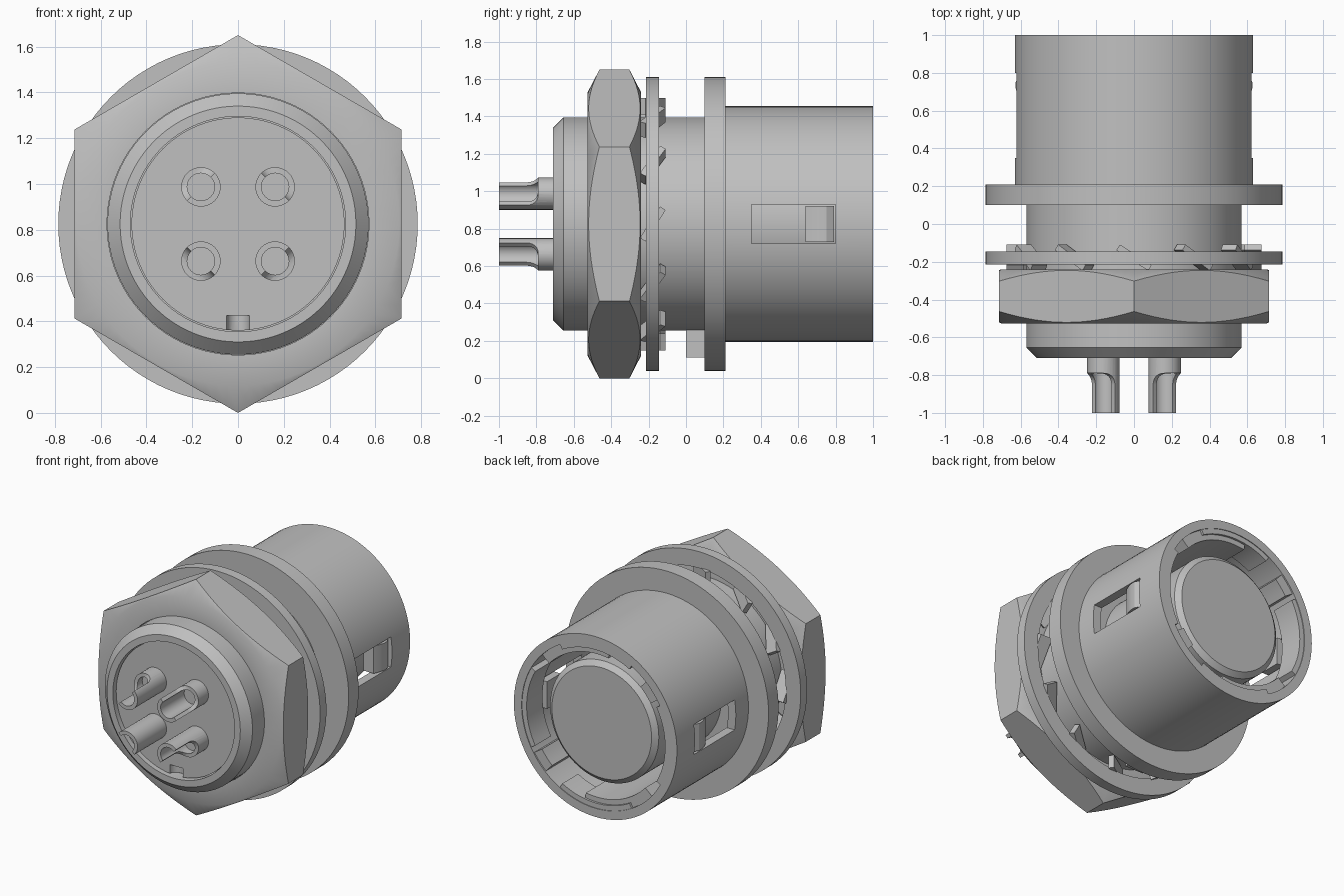
import bpy, bmesh
from math import sin, cos, pi, radians
from mathutils import Vector, Matrix

AXIS_Z = 0.825
Y = Vector((0, 1, 0))

if "Cube" in bpy.data.objects:
    bpy.data.objects.remove(bpy.data.objects["Cube"])

metal = bpy.data.materials.new("grey_metal")
metal.use_nodes = True
GREY = (0.53, 0.53, 0.53, 1)
metal.diffuse_color = GREY
metal.node_tree.nodes["Principled BSDF"].inputs["Base Color"].default_value = GREY


def finish(name, bm):
    bmesh.ops.recalc_face_normals(bm, faces=bm.faces[:])
    mesh = bpy.data.meshes.new(name)
    bm.to_mesh(mesh)
    bm.free()
    mesh.materials.append(metal)
    obj = bpy.data.objects.new(name, mesh)
    bpy.context.collection.objects.link(obj)
    smooth(obj)
    return obj


def smooth(obj):
    obj.data.shade_smooth()
    obj.data.set_sharp_from_angle(angle=radians(28))


def lathe(name, profile, centre=(0, AXIS_Z), steps=96, closed=False, arc=2 * pi, start=0):
    """Spin (radius, y) points about an axis parallel to y."""
    bm = bmesh.new()
    c = Vector((centre[0], 0, centre[1]))
    out = Vector((cos(start), 0, sin(start)))
    vs = [bm.verts.new(c + out * r + Y * y) for r, y in profile]
    pairs = list(zip(vs, vs[1:])) + ([(vs[-1], vs[0])] if closed else [])
    edges = [bm.edges.new(p) for p in pairs]
    full = arc > 6.28
    if not full:
        bm.faces.new(vs)
    bmesh.ops.spin(bm, geom=bm.faces[:] if not full else vs + edges, cent=c,
                   axis=-Y, angle=arc, steps=steps)
    bmesh.ops.remove_doubles(bm, verts=bm.verts[:], dist=1e-5)
    return finish(name, bm)


def prism(name, points, origin, u, v, w, depth):
    """Extrude a flat outline given in axes u, v along w, centred on origin."""
    bm = bmesh.new()
    o = Vector(origin)
    ends = [[bm.verts.new(o + u * a + v * b + w * s * depth / 2) for a, b in points]
            for s in (-1, 1)]
    for ring in ends:
        bm.faces.new(ring)
    n = len(points)
    for i in range(n):
        j = (i + 1) % n
        bm.faces.new((ends[0][i], ends[0][j], ends[1][j], ends[1][i]))
    return finish(name, bm)


def box(name, centre, size, axes=None):
    u, v, w = axes or Matrix.Identity(3).col
    a, b = size[0] / 2, size[1] / 2
    return prism(name, [(-a, -b), (a, -b), (a, b), (-a, b)], centre,
                 Vector(u), Vector(v), Vector(w), size[2])


def boolean(obj, cutter, operation="DIFFERENCE"):
    mod = obj.modifiers.new("cut", "BOOLEAN")
    mod.operation, mod.object, mod.solver = operation, cutter, "EXACT"
    bpy.context.view_layer.objects.active = obj
    bpy.ops.object.modifier_apply(modifier=mod.name)
    bpy.data.objects.remove(cutter)
    smooth(obj)


# Threaded barrel with chamfered end and shallow recess
lathe("barrel", [(0, 0.15), (0.57, 0.15), (0.57, -0.655), (0.515, -0.71),
                 (0.47, -0.71), (0.47, -0.6), (0, -0.6)])

# Contact insert with a half-round key notch at the bottom
insert = lathe("contact_insert", [(0, -0.68), (0.465, -0.68), (0.465, -0.5), (0, -0.5)])
half_round = [(0.05 * cos(t * pi / 8), 0.05 * sin(t * pi / 8)) for t in range(9)]
boolean(insert, prism("notch_cutter", half_round + [(-0.05, -0.1), (0.05, -0.1)],
                      (0, -0.68, 0.375), Vector((1, 0, 0)), Y, Vector((0, 0, 1)), 0.1))

# Mounting flange and its anti-rotation tab
lathe("flange", [(0, 0.1), (0.785, 0.1), (0.785, 0.21), (0, 0.21)])
box("locating_tab", (0, 0.055, 0.2), (0.14, 0.11, 0.18))

# Mating shell with a window on each side
shell = lathe("mating_shell", [(0.57, 0.2), (0.63, 0.2), (0.63, 1), (0.57, 1)], closed=True)
boolean(shell, box("window_cutter", (0, 0.575, AXIS_Z), (1.6, 0.45, 0.21)))
for side, name in ((1, "left"), (-1, "right")):
    prism(name + "_latch", [(0.52, 0.64), (0.6, 0.64), (0.617, 0.68), (0.627, 0.72),
                            (0.627, 0.75), (0.605, 0.79), (0.52, 0.79)],
          (0, 0, AXIS_Z), Vector((side, 0, 0)), Y, Vector((0, 0, 1)), 0.19)

# Lip segments inside the shell mouth
for i in range(4):
    lathe(f"shell_lip_{i + 1}", [(0.535, 0.82), (0.575, 0.82), (0.575, 0.995), (0.535, 0.995)],
          steps=20, arc=radians(58), start=radians(90 * i - 29))

# Two narrow and two wide guide keys running down the bore
for i, deg in enumerate((140, 320)):
    lathe(f"narrow_key_{i + 1}", [(0.5, 0.2), (0.575, 0.2), (0.575, 0.99), (0.5, 0.99)],
          steps=4, arc=radians(14), start=radians(deg - 7))
    lathe(f"wide_key_{i + 1}", [(0.5, 0.2), (0.575, 0.2), (0.575, 0.98), (0.5, 0.98)],
          steps=18, arc=radians(58), start=radians(deg - 98))

# Mating core
lathe("mating_core", [(0, 0.2), (0.42, 0.2), (0.42, 0.9), (0.385, 0.93), (0, 0.93)])

# Hex nut: a prism trimmed by a double cone
hexagon = [(0.825 * sin(k * pi / 3), 0.825 * cos(k * pi / 3)) for k in range(6)]
nut = prism("hex_nut", hexagon, (0, -0.383, AXIS_Z), Vector((1, 0, 0)),
            Vector((0, 0, 1)), Y, 0.285)
boolean(nut, lathe("nut_trim", [(0, -0.5255), (0.705, -0.5255), (0.84, -0.455),
                                (0.84, -0.31), (0.705, -0.2405), (0, -0.2405)]), "INTERSECT")
boolean(nut, lathe("nut_bore", [(0, -0.6), (0.572, -0.6), (0.572, -0.1), (0, -0.1)]))

# Lock washer with twisted inner teeth
lathe("lock_washer", [(0.67, -0.215), (0.785, -0.215), (0.785, -0.145), (0.67, -0.145)],
      closed=True)
TEETH = 12
tilt = radians(33)
for i in range(TEETH):
    a = 2 * pi * i / TEETH
    out = Vector((cos(a), 0, sin(a)))
    along = Vector((-sin(a), 0, cos(a)))
    box(f"washer_tooth_{i + 1}", out * 0.63 + Vector((0, -0.178, AXIS_Z)), (0.09, 0.2, 0.035),
        (out, along * cos(tilt) + Y * sin(tilt), Y * cos(tilt) - along * sin(tilt)))

# Solder cups, each scooped open on its outward side
scoop = [(-1.1, 0), (-0.85, 0)]
scoop += [(-0.85 + 0.06 * sin(t * pi / 12), 0.06 - 0.06 * cos(t * pi / 12)) for t in range(1, 7)]
scoop += [(-0.79, 0.2), (-1.1, 0.2)]
for i, (sx, sz) in enumerate(((-1, 1), (1, 1), (-1, -1), (1, -1))):
    spot = (0.162 * sx, AXIS_Z + 0.162 * sz)
    cup = lathe(f"solder_cup_{i + 1}", [(0, -0.6), (0.086, -0.6), (0.086, -1), (0.06, -1),
                                        (0.06, -0.74), (0, -0.74)], spot, 32)
    out = Vector((sx, 0, sz)).normalized()
    boolean(cup, prism("scoop_cutter", scoop, (spot[0], 0, spot[1]), Y, out,
                       Y.cross(out), 0.4))
